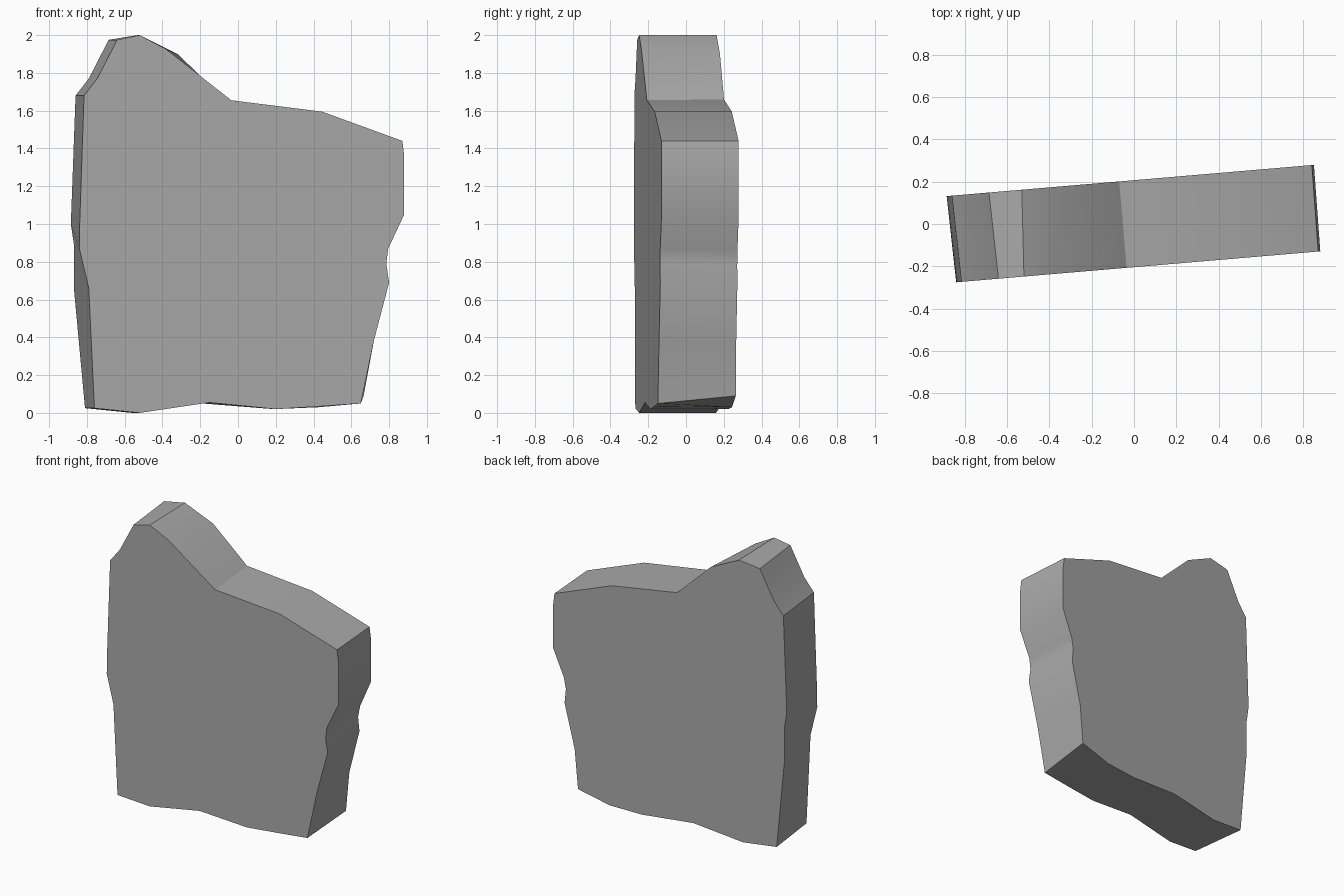
import bpy
import bmesh
import math

cube = bpy.data.objects.get("Cube")
if cube:
    bpy.data.objects.remove(cube, do_unlink=True)

# Plain stone grey
stone = bpy.data.materials.new("stone_grey")
stone.use_nodes = True
grey = (0.4, 0.4, 0.4, 1)
stone.diffuse_color = grey
stone.node_tree.nodes["Principled BSDF"].inputs["Base Color"].default_value = grey

# Matching broken outlines (x, z) of the two faces, from the lower corner round
front_outline = [
    (-.76, .025), (-.52, 0), (-.15, .055), (.2, .02), (.44, .035), (.65, .05),
    (.72, .385), (.8, .69), (.785, .79), (.795, .87), (.88, 1.05), (.88, 1.36),
    (.87, 1.44), (.445, 1.595), (-.035, 1.655), (-.38, 1.925), (-.52, 2),
    (-.64, 1.975), (-.745, 1.77), (-.815, 1.68), (-.838, 1), (-.84, .87), (-.79, .66)]
back_outline = [
    (-.81, .025), (-.56, 0), (-.19, .05), (.19, .02), (.43, .03), (.665, .09),
    (.69, .37), (.765, .68), (.755, .78), (.77, .86), (.85, 1.05), (.85, 1.36),
    (.84, 1.44), (.415, 1.595), (-.07, 1.66), (-.32, 1.9), (-.53, 2),
    (-.685, 1.975), (-.79, 1.77), (-.86, 1.68), (-.885, 1), (-.867, .88), (-.867, .64)]

SLOPE = 0.085  # the slab is turned slightly about z


def ring(bm, outline, y_mid):
    return [bm.verts.new((x, y_mid + SLOPE * x, z)) for x, z in outline]


# Slab: two flat faces joined by a strip of quads
bm = bmesh.new()
front = ring(bm, front_outline, -0.204)
back = ring(bm, back_outline, 0.207)
bm.faces.new(front)
bm.faces.new(list(reversed(back)))
for i in range(len(front)):
    j = (i + 1) % len(front)
    bm.faces.new((front[j], front[i], back[i], back[j]))
bmesh.ops.recalc_face_normals(bm, faces=bm.faces)

mesh = bpy.data.meshes.new("stone_slab")
bm.to_mesh(mesh)
bm.free()
mesh.materials.append(stone)
slab = bpy.data.objects.new("stone_slab", mesh)
bpy.context.collection.objects.link(slab)

# Soft broken rim, crisp outline
bpy.context.view_layer.objects.active = slab
slab.select_set(True)
bpy.ops.object.shade_smooth_by_angle(angle=math.radians(30))
